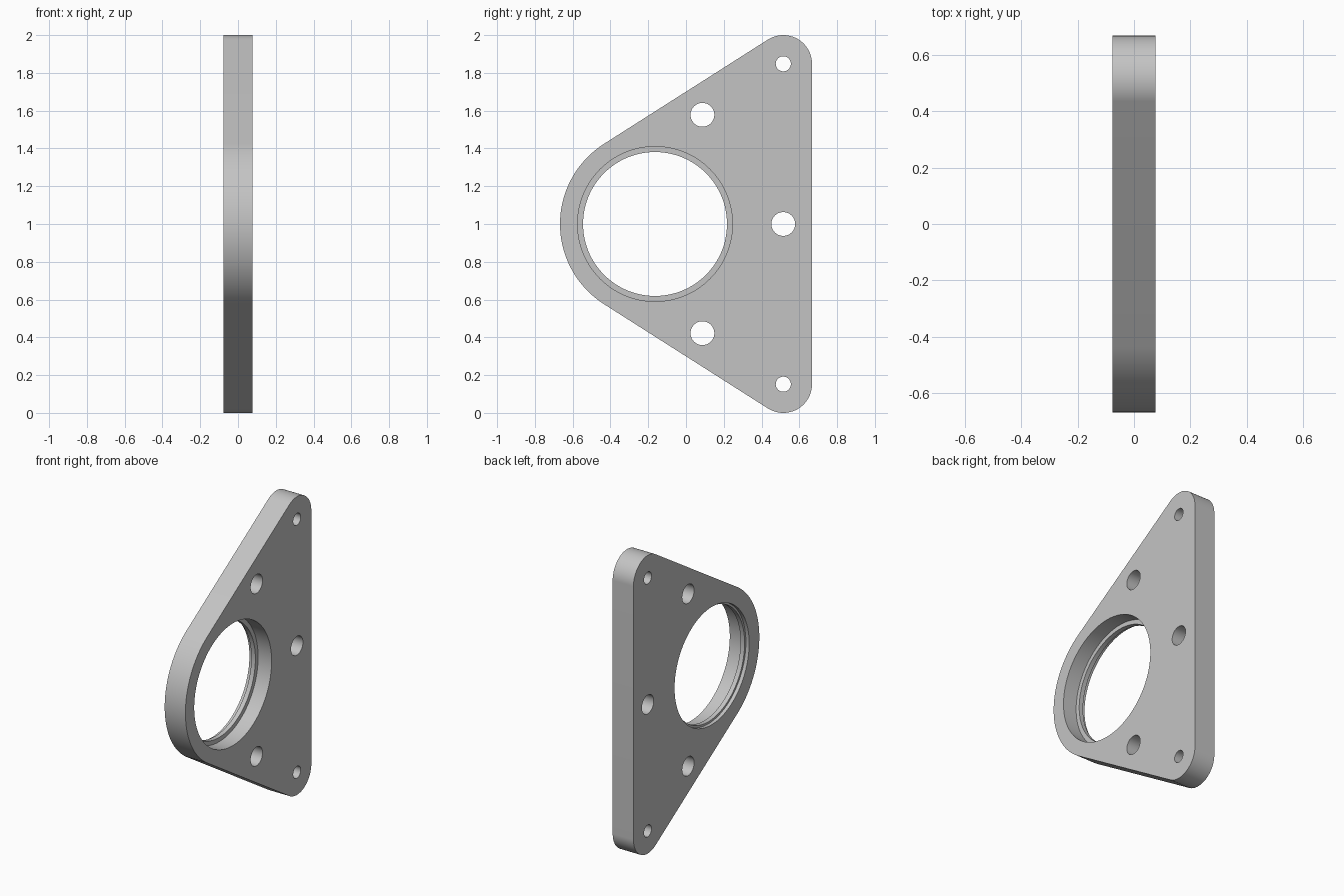
import bpy, bmesh
from math import cos, sin, pi, radians, acos, atan2

cube = bpy.data.objects.get("Cube")
if cube:
    bpy.data.objects.remove(cube, do_unlink=True)

HALF = 0.077                    # half of the plate thickness
BORE = (-0.164, 1.0)            # bore centre (y, z)
R_NOSE, R_CORNER = 0.503, 0.152
CORNER_Y, CORNER_Z = 0.515, 0.848   # corner centre, z from the middle height

steel = bpy.data.materials.new("plain_grey")
steel.use_nodes = True
grey = (0.55, 0.55, 0.55, 1)
steel.diffuse_color = grey
steel.node_tree.nodes["Principled BSDF"].inputs["Base Color"].default_value = grey


def make_object(name, bm):
    bmesh.ops.recalc_face_normals(bm, faces=bm.faces[:])
    mesh = bpy.data.meshes.new(name)
    bm.to_mesh(mesh)
    bm.free()
    mesh.materials.append(steel)
    obj = bpy.data.objects.new(name, mesh)
    bpy.context.collection.objects.link(obj)
    return obj


def arc(cy, cz, r, a0, a1, n):
    steps = [a0 + (a1 - a0) * i / n for i in range(n + 1)]
    return [(cy + r * cos(a), cz + r * sin(a)) for a in steps]


def lathe(name, centre, profile, n=96):
    """Closed solid about the x axis from (x, radius) pairs."""
    bm = bmesh.new()
    rings = []
    for x, r in profile:
        pts = arc(*centre, r, 0, 2 * pi, n)[:-1]
        rings.append([bm.verts.new((x, y, z)) for y, z in pts])
    for a, b in zip(rings, rings[1:]):
        for i in range(n):
            j = (i + 1) % n
            bm.faces.new((a[i], a[j], b[j], b[i]))
    bm.faces.new(rings[0])
    bm.faces.new(rings[-1])
    return make_object(name, bm)


# Plate outline: rounded nose and two rounded corners joined by tangent lines
dy = CORNER_Y - BORE[0]
length = (dy ** 2 + CORNER_Z ** 2) ** 0.5
tangent = atan2(CORNER_Z, dy) + acos((R_NOSE - R_CORNER) / length)
outline = arc(CORNER_Y, 1 + CORNER_Z, R_CORNER, 0, tangent, 32)
outline += arc(*BORE, R_NOSE, tangent, 2 * pi - tangent, 64)
outline += arc(CORNER_Y, 1 - CORNER_Z, R_CORNER, -tangent, 0, 32)

bm = bmesh.new()
face = bm.faces.new([bm.verts.new((-HALF, y, z)) for y, z in outline])
side = bmesh.ops.extrude_face_region(bm, geom=[face])["geom"]
bmesh.ops.translate(bm, vec=(2 * HALF, 0, 0),
                    verts=[v for v in side if isinstance(v, bmesh.types.BMVert)])
plate = make_object("mounting_plate", bm)

# Stepped bore with a thin retaining lip near the left face
OUT = HALF + 0.05
cutters = [lathe("bore_cutter", BORE, [
    (-OUT, 0.395), (-0.053, 0.395), (-0.053, 0.381),
    (-0.023, 0.381), (-0.023, 0.41), (OUT, 0.41)], 128)]

# Bolt holes, mirrored about the middle height
holes = [(CORNER_Y, 0, 0.063)]
for s in (1, -1):
    holes += [(CORNER_Y, s * CORNER_Z, 0.04), (0.087, s * 0.578, 0.063)]
for y, z, r in holes:
    cutters.append(lathe("hole_cutter", (y, 1 + z), [(-OUT, r), (OUT, r)], 48))

bpy.ops.object.select_all(action='DESELECT')
bpy.context.view_layer.objects.active = plate
plate.select_set(True)
for cutter in cutters:
    cutter.hide_render = True
    mod = plate.modifiers.new("cut", 'BOOLEAN')
    mod.operation = 'DIFFERENCE'
    mod.solver = 'EXACT'
    mod.object = cutter
    bpy.ops.object.modifier_apply(modifier=mod.name)
    bpy.data.objects.remove(cutter, do_unlink=True)

bpy.ops.object.shade_smooth_by_angle(angle=radians(30))
